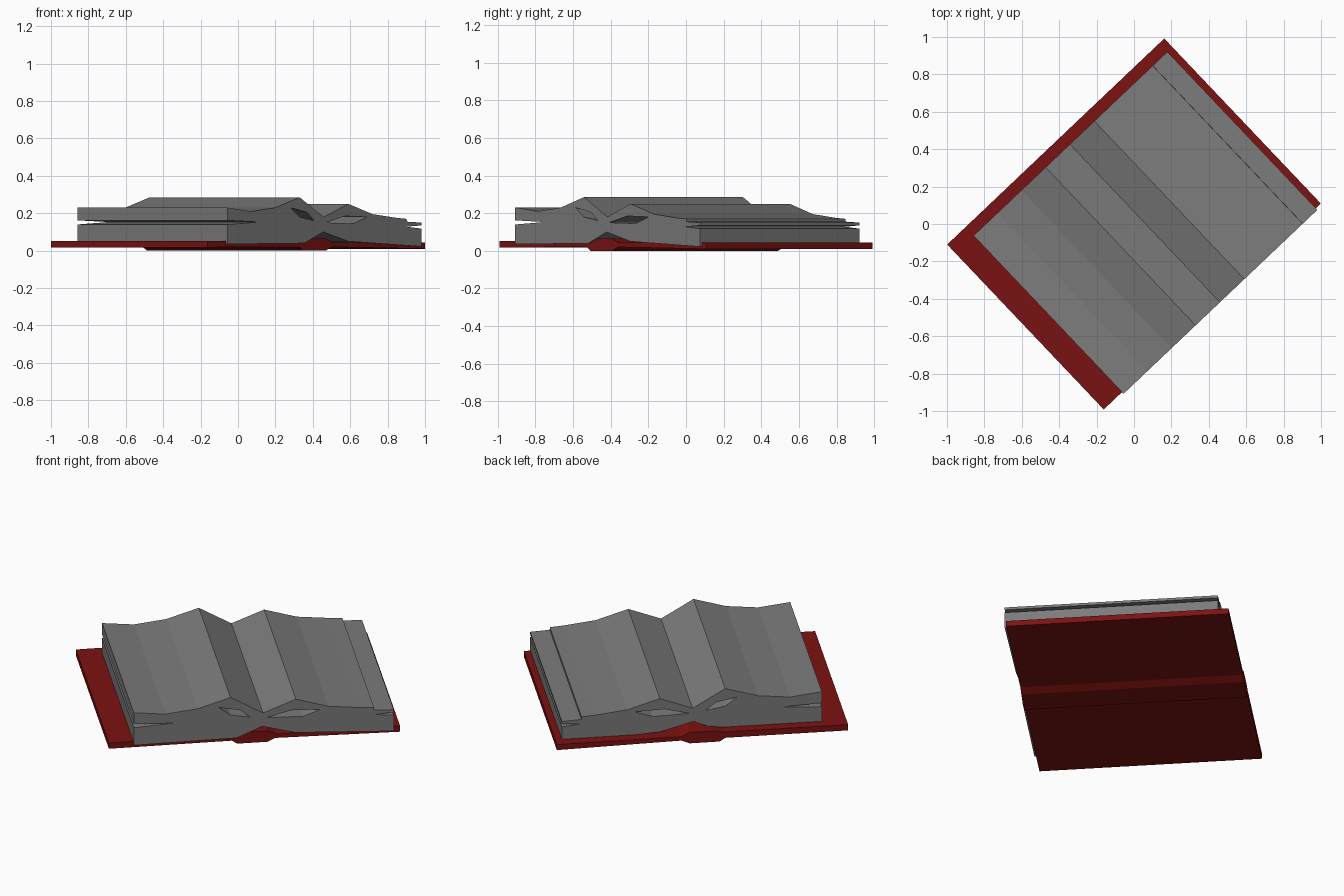
import bpy, bmesh, math
from mathutils import Matrix

cube = bpy.data.objects.get("Cube")
if cube:
    bpy.data.objects.remove(cube, do_unlink=True)

# Book is turned so its spine runs diagonally
TURN = Matrix.Rotation(math.radians(43.5), 4, 'Z')


def material(name, color):
    m = bpy.data.materials.new(name)
    m.use_nodes = True
    m.diffuse_color = color
    m.node_tree.nodes["Principled BSDF"].inputs["Base Color"].default_value = color
    return m


def extrude_profile(name, loops, near, far, mat):
    """Fill a cross-section (outer loop, then holes) and sweep it along the spine."""
    bm = bmesh.new()
    for loop in loops:
        verts = [bm.verts.new((x, near, z)) for x, z in loop]
        for a, b in zip(verts, verts[1:] + verts[:1]):
            bm.edges.new((a, b))
    bmesh.ops.triangle_fill(bm, edges=bm.edges[:], use_beauty=True)
    ext = bmesh.ops.extrude_face_region(bm, geom=bm.faces[:], use_keep_orig=True)
    moved = [g for g in ext["geom"] if isinstance(g, bmesh.types.BMVert)]
    bmesh.ops.translate(bm, verts=moved, vec=(0, far - near, 0))
    bmesh.ops.recalc_face_normals(bm, faces=bm.faces[:])
    bm.transform(TURN)
    me = bpy.data.meshes.new(name)
    bm.to_mesh(me)
    bm.free()
    me.materials.append(mat)
    ob = bpy.data.objects.new(name, me)
    bpy.context.collection.objects.link(ob)
    return ob


paper = material("page grey", (0.2, 0.2, 0.2, 1))
leather = material("cover red", (0.2, 0.006, 0.006, 1))

# Page block: wavy top, notched fore-edges, arched underside
top = [(-.665, .23), (-.49, .21), (-.313, .23), (-.134, .285), (.045, .18),
       (.225, .25), (.404, .195), (.583, .175), (.655, .17)]
right_edge = [(.656, .155), (.763, .15), (.763, .135), (.652, .128), (.763, .118)]
underside = [(.763, .022), (.225, .05), (.04, .10), (-.1, .04), (-.665, .035)]
left_notch = [(-.665, .14), (-.437, .153), (-.665, .162)]

# Gaps between the page leaves beside the spine
left_gap = [(-.2, .23), (-.08, .205), (-.025, .16), (-.135, .18)]
right_gap = [(.06, .15), (.2, .185), (.365, .18), (.265, .145)]
extrude_profile("pages", [top + right_edge + underside + left_notch, left_gap, right_gap],
                -.62, .545, paper)

# Cover: two boards joined by a spine that bulges below and inside
boards = [(-.8, .052), (-.12, .055), (-.06, .065), (.07, .065), (.12, .043), (.8, .043),
          (.8, .01), (.115, .02), (.07, 0), (-.095, 0), (-.125, .02), (-.8, .018)]
extrude_profile("cover", [boards], -.608, .608, leather)
